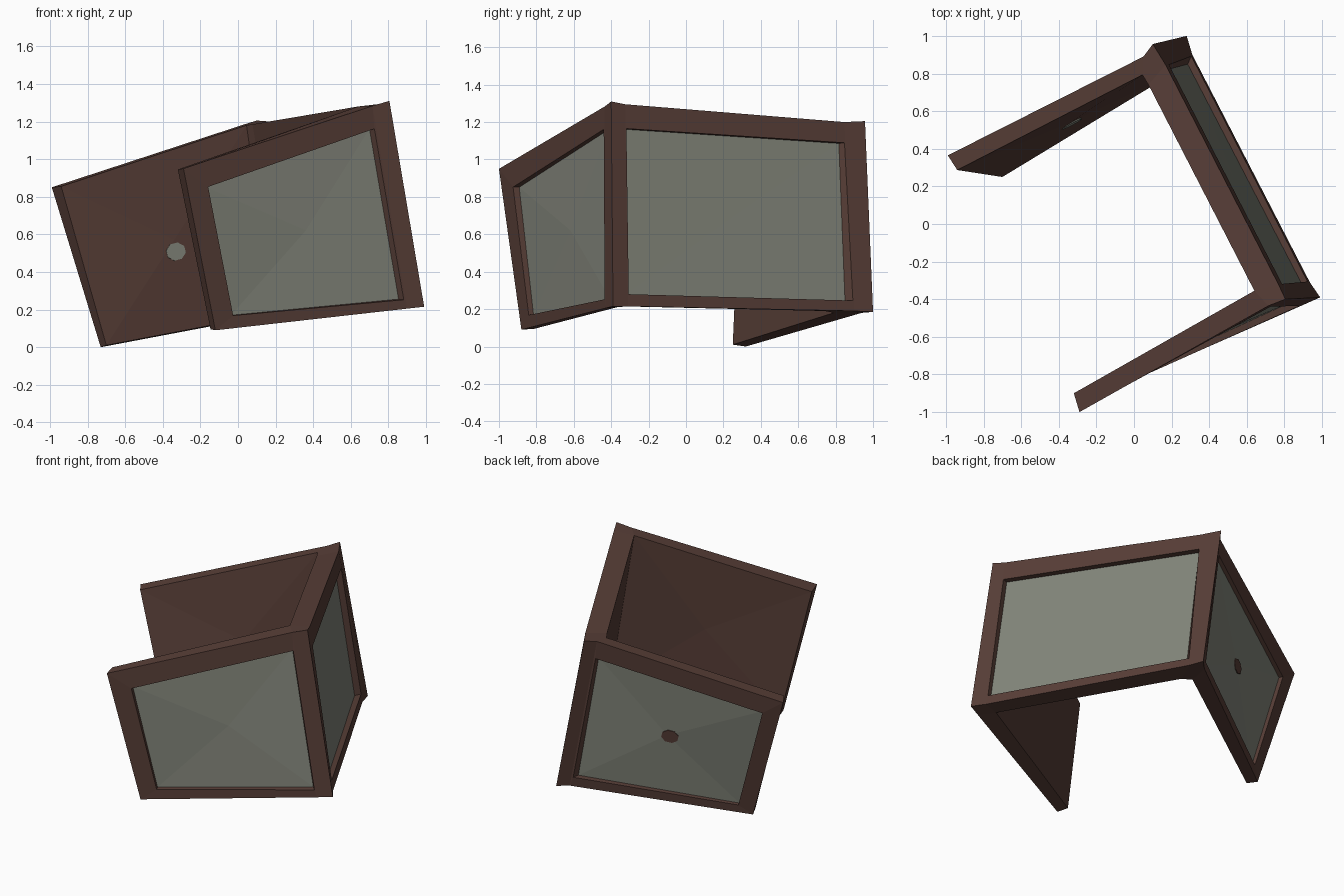
import bpy, bmesh, math
from mathutils import Vector as V, Matrix

if "Cube" in bpy.data.objects:
    bpy.data.objects.remove(bpy.data.objects["Cube"])


def material(name, rgb):
    m = bpy.data.materials.new(name)
    m.diffuse_color = (*rgb, 1)
    m.use_nodes = True
    m.node_tree.nodes["Principled BSDF"].inputs["Base Color"].default_value = m.diffuse_color
    return m


wood = material("dark brown wood", (0.096, 0.048, 0.038))
pane = material("grey green pane", (0.225, 0.235, 0.195))

# Plan points, each as (bottom, top)
left_end_out = (V((-.73, .32, 0)), V((-.99, .365, .85)))
left_end_in = (V((-.70, .25, .01)), V((-.94, .287, .855)))
left_out = (V((.22, .94, .18)), V((.05, .89, 1.19)))
left_in = (V((.19, .79, .18)), V((.045, .793, 1.18)))
back_corner = (V((.28, 1.0, .185)), V((.10, .957, 1.205)))
right_back_out = (V((.31, .90, .19)), V((.168, .846, 1.20)))
right_back_in = (V((.24, .74, .19)), V((.077, .74, 1.185)))
right_front_out = (V((.935, -.31, .215)), V((.77, -.325, 1.295)))
inner_corner = (V((.82, -.35, .215)), V((.64, -.355, 1.28)))
front_corner = (V((.99, -.39, .215)), V((.805, -.40, 1.31)))
front_out = (V((.90, -.43, .205)), V((.715, -.435, 1.283)))
front_end_out = (V((-.12, -.88, .09)), V((-.29, -1.0, .95)))
front_end_in = (V((-.146, -.81, .095)), V((-.32, -.90, .945)))

bm = bmesh.new()
to_poke = []


def face(pts, mat=0):
    f = bm.faces.new([bm.verts.new(p) for p in pts])
    f.material_index = mat
    return f


def bilerp(a, b, u, v):
    return a[0].lerp(b[0], u).lerp(a[1].lerp(b[1], u), v)


def panel(ao, bo, ai, bi, hole, depth):
    """Slab from side a to side b with a recessed pane on its outer face."""
    outer = [ao[0], bo[0], bo[1], ao[1]]
    rim = [bilerp(ao, bo, u, v) for u, v in hole]
    glass = [bilerp(ao, bo, u, v).lerp(bilerp(ai, bi, u, v), depth) for u, v in hole]
    for i in range(4):
        j = (i + 1) % 4
        face([outer[i], outer[j], rim[j], rim[i]])    # frame face
        face([rim[i], rim[j], glass[j], glass[i]])    # jamb
    to_poke.append(face(glass, 1))
    to_poke.append(face([ai[0], bi[0], bi[1], ai[1]]))
    for k in (0, 1):                                  # bottom and top rims
        face([ao[k], bo[k], bi[k], ai[k]])


def strip(a, b):
    face([a[0], b[0], b[1], a[1]])


LEFT_DEPTH = .3
# Three panels: left (rear), right, front
panel(left_end_out, left_out, left_end_in, left_in,
      [(.09, .06), (.99, .06), (.99, .885), (.09, .86)], LEFT_DEPTH)
panel(right_front_out, right_back_out, inner_corner, right_back_in,
      [(.004, .06), (.996, .055), (.996, .89), (.004, .88)], .27)
panel(front_end_out, front_out, front_end_in, inner_corner,
      [(.105, .075), (.99, .045), (.99, .89), (.105, .85)], .35)

# Free ends and corner posts
strip(left_end_out, left_end_in)
strip(front_end_out, front_end_in)
for a, b in ((left_out, back_corner), (back_corner, right_back_out),
             (left_in, right_back_in),
             (right_front_out, front_corner), (front_corner, front_out)):
    strip(a, b)
for k in (0, 1):
    face([p[k] for p in (left_out, back_corner, right_back_out, right_back_in, left_in)])
    face([p[k] for p in (right_front_out, front_corner, front_out, inner_corner)])

bmesh.ops.poke(bm, faces=to_poke)
bmesh.ops.remove_doubles(bm, verts=bm.verts, dist=1e-5)
bmesh.ops.recalc_face_normals(bm, faces=bm.faces)
me = bpy.data.meshes.new("three_panel_frame")
bm.to_mesh(me)
bm.free()
me.materials.append(wood)
me.materials.append(pane)
bpy.context.collection.objects.link(bpy.data.objects.new("three_panel_frame", me))


# Small spots in the middle of the left panel, inside and outside
def spot(name, centre, along, up, mat, radius):
    n = along.cross(up).normalized()
    x = along.normalized()
    rot = Matrix((x, n.cross(x), n)).transposed().to_4x4()
    b = bmesh.new()
    bmesh.ops.create_cone(b, cap_ends=True, segments=8, radius1=radius, radius2=radius,
                          depth=.009, matrix=Matrix.Translation(centre) @ rot
                          @ Matrix.Diagonal((1.12, .9, 1, 1))
                          @ Matrix.Rotation(math.pi / 8, 4, 'Z'))
    m = bpy.data.meshes.new(name)
    b.to_mesh(m)
    b.free()
    m.materials.append(mat)
    bpy.context.collection.objects.link(bpy.data.objects.new(name, m))


ci = bilerp(left_end_in, left_in, .51, .445)
along = bilerp(left_end_in, left_in, .8, .5) - bilerp(left_end_in, left_in, .2, .5)
up = bilerp(left_end_in, left_in, .5, .8) - bilerp(left_end_in, left_in, .5, .2)
spot("inner_spot", ci, along, up, pane, .054)
gi = bilerp(left_end_in, left_in, .54, .47)
go = bilerp(left_end_out, left_out, .54, .47)
spot("outer_spot", go.lerp(gi, LEFT_DEPTH), along, up, wood, .05)
